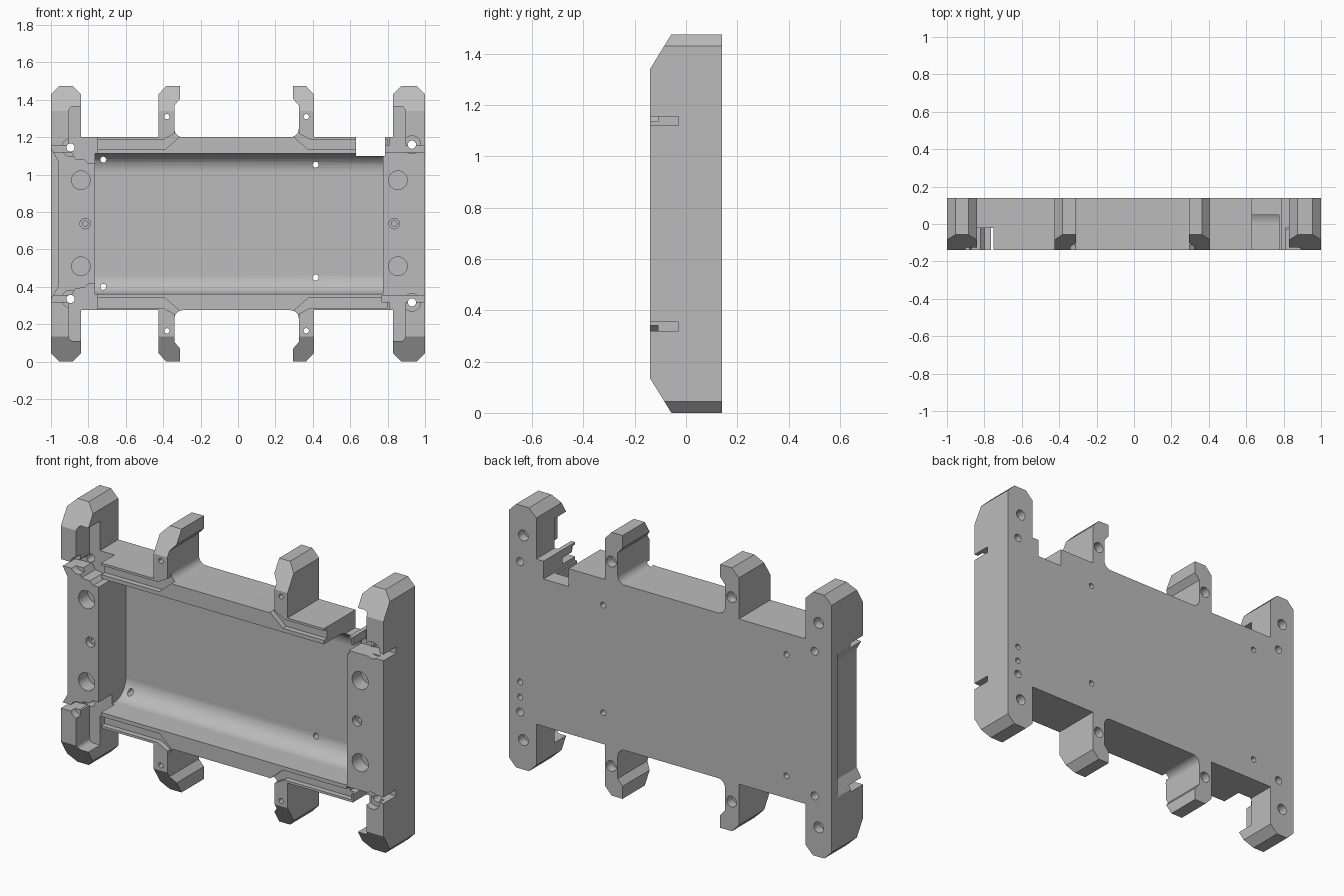
import bpy, bmesh, math

if "Cube" in bpy.data.objects:
    bpy.data.objects.remove(bpy.data.objects["Cube"], do_unlink=True)

H = 1.475          # overall height
F, B = -0.14, 0.14  # front and back planes
OUT = 0.05         # cutter overshoot

grey = bpy.data.materials.new("plain grey")
grey.use_nodes = True
grey.diffuse_color = (0.5, 0.5, 0.5, 1)
bsdf = next(n for n in grey.node_tree.nodes if n.type == "BSDF_PRINCIPLED")
bsdf.inputs["Base Color"].default_value = (0.5, 0.5, 0.5, 1)


def prism(name, pts, a, b, axis="y"):
    """Extrude a 2D profile: xz along y, or yz along x."""
    bm = bmesh.new()

    def place(p, t):
        return (p[0], t, p[1]) if axis == "y" else (t, p[0], p[1])
    face = bm.faces.new([bm.verts.new(place(p, a)) for p in pts])
    moved = bmesh.ops.extrude_face_region(bm, geom=[face])["geom"]
    shift = (0, b - a, 0) if axis == "y" else (b - a, 0, 0)
    bmesh.ops.translate(bm, vec=shift,
                        verts=[v for v in moved if isinstance(v, bmesh.types.BMVert)])
    bmesh.ops.recalc_face_normals(bm, faces=bm.faces)
    mesh = bpy.data.meshes.new(name)
    bm.to_mesh(mesh)
    bm.free()
    mesh.materials.append(grey)
    ob = bpy.data.objects.new(name, mesh)
    bpy.context.collection.objects.link(ob)
    return ob


def arc(cx, cz, r, start, end, n=8):
    angles = [math.radians(start + (end - start) * i / n) for i in range(n + 1)]
    return [(cx + r * math.cos(t), cz + r * math.sin(t)) for t in angles]


def rect(x0, x1, z0, z1):
    return [(x0, z0), (x1, z0), (x1, z1), (x0, z1)]


def flip(pts):
    """Mirror a profile top to bottom."""
    return [(p, H - z) for p, z in pts]


def cut(pts, a, b, axis="y"):
    cutter = prism("cutter", pts, a, b, axis)
    cutter.hide_render = True
    mod = tray.modifiers.new("cut", "BOOLEAN")
    mod.operation, mod.solver, mod.object = "DIFFERENCE", "EXACT", cutter
    bpy.context.view_layer.objects.active = tray
    bpy.ops.object.modifier_apply(modifier=mod.name)
    bpy.data.objects.remove(cutter, do_unlink=True)


def cut_both(pts, a, b, axis="y"):
    cut(pts, a, b, axis)
    cut(flip(pts), a, b, axis)


def hole(x, z, r, a=F - OUT, b=B + OUT):
    cut(arc(x, z, r, 0, 345, 23), a, b)


# Outline: two end columns, four hooked arms and the body edge
def column_top(x0, x1):
    c = 0.045
    return [(x0, H - c), (x0 + c, H), (x1 - c, H), (x1, H - c)]


def hook(edge, tip, root, sign):
    pts = [(edge, 1.2), (edge, H - 0.045), (edge + sign * 0.042, H), (tip, H),
           (tip, 1.405), (root, 1.37)]
    bend = arc(root + sign * 0.045, 1.245, 0.045, 180, 270) if sign > 0 else \
        arc(root - 0.045, 1.245, 0.045, 0, -90)
    return pts + bend


top = (column_top(-1, -0.84) + [(-0.84, 1.2)]
       + hook(-0.425, -0.31, -0.34, 1)
       + hook(0.405, 0.295, 0.325, -1)[::-1]
       + [(0.83, 1.2)] + column_top(0.83, 1))
tray = prism("mounting_tray", top + flip(top)[::-1], F, B)

# Sloped front of the column and arm tips
cut_both([(F - OUT, 1.256), (F, 1.34), (-0.057, H), (-0.026, H + OUT),
          (F - OUT, H + OUT)], -1.1, 1.1, "x")

# Main pocket with rounded inner edges along its length
r, floor, low = 0.1, 0.1, 0.362
pocket = [(F - OUT, low)] + arc(floor - r, low + r, r, -90, 0)
cut(pocket + flip(pocket)[::-1], -0.765, 0.775, "x")

# Connector opening in the top edge
cut(rect(0.63, 0.785, 1.1, 1.2 + OUT), F - OUT, B + OUT)

# Cable slots through the columns into the pocket
for x0, x1 in ((-1.05, -0.75), (0.77, 1.05)):
    cut_both(rect(x0, x1, 1.12, 1.155), F - OUT, -0.03)

# Rounded recesses on the inside of the columns
left = [(-0.82, 1.365)] + arc(-0.88, 1.34, 0.025, 90, 180, 5) + [
    (-0.905, 1.15), (-0.87, 1.085), (-0.82, 1.08), (-0.8, 1.06),
    (-0.75, 1.06), (-0.75, 1.25), (-0.82, 1.25)]
cut_both(left, F - OUT, -0.022)
right = [(0.81, 1.365)] + arc(0.87, 1.34, 0.025, 90, 0, 5) + [
    (0.895, 1.15), (0.81, 1.15)]
cut_both(right, F - OUT, -0.022)

# Shallow cable channels in the rims, turning out beside the arms
for s, end in ((-1, 0.78), (1, 0.8)):
    k = 0.31 if s < 0 else 0.295
    cut_both([(s * x, z) for x, z in (
        (end, 1.135), (k + 0.08, 1.135), (k, 1.205), (k, 1.24),
        (k + 0.03, 1.24), (k + 0.03, 1.22), (k + 0.09, 1.187), (end, 1.187))],
        F - OUT, F + 0.03)

# Bevelled side relief on one end
cut([(-1.05, 1.228), (-1, 1.14), (-0.96, 1.07), (-0.96, H - 1.07),
     (-1, H - 1.14), (-1.05, H - 1.228)], F - OUT, 0.085)

# Magnet sockets and centre screw holes on the end blocks
for x in (-0.84, 0.855):
    for z in (0.51, 0.97):
        hole(x, z, 0.05, b=F + 0.08)
for x in (-0.817, 0.835):
    hole(x, 0.738, 0.028, b=F + 0.03)
    hole(x, 0.738, 0.015, b=F + 0.16)

# Counterbored corner screws
for x, z in ((-0.895, 1.145), (0.93, 1.16), (-0.895, 0.335), (0.93, 0.317)):
    hole(x, z, 0.047, b=F + 0.04)
    hole(x, z, 0.022)

# Floor screws and small vents
for x, z in ((-0.72, 1.08), (0.415, 1.053), (-0.72, 0.4), (0.415, 0.45)):
    hole(x, z, 0.016)
for z in (0.4, 0.485):
    hole(0.93, z, 0.016, a=0.08)

# Arm and column screws, counterbored from the back
for z in (1.31, H - 1.31):
    for x in (-0.38, 0.365):
        hole(x, z, 0.014)
        hole(x, z, 0.03, a=0.09)
    for x in (-0.92, 0.91):
        hole(x, z, 0.03, a=0.09)
        hole(x, z, 0.014, a=0.03)

# Smooth rounded surfaces, keep edges crisp
bpy.ops.object.select_all(action="DESELECT")
tray.select_set(True)
bpy.context.view_layer.objects.active = tray
bpy.ops.object.shade_smooth_by_angle(angle=math.radians(25))
weighted = tray.modifiers.new("weighted normals", "WEIGHTED_NORMAL")
weighted.keep_sharp = True
